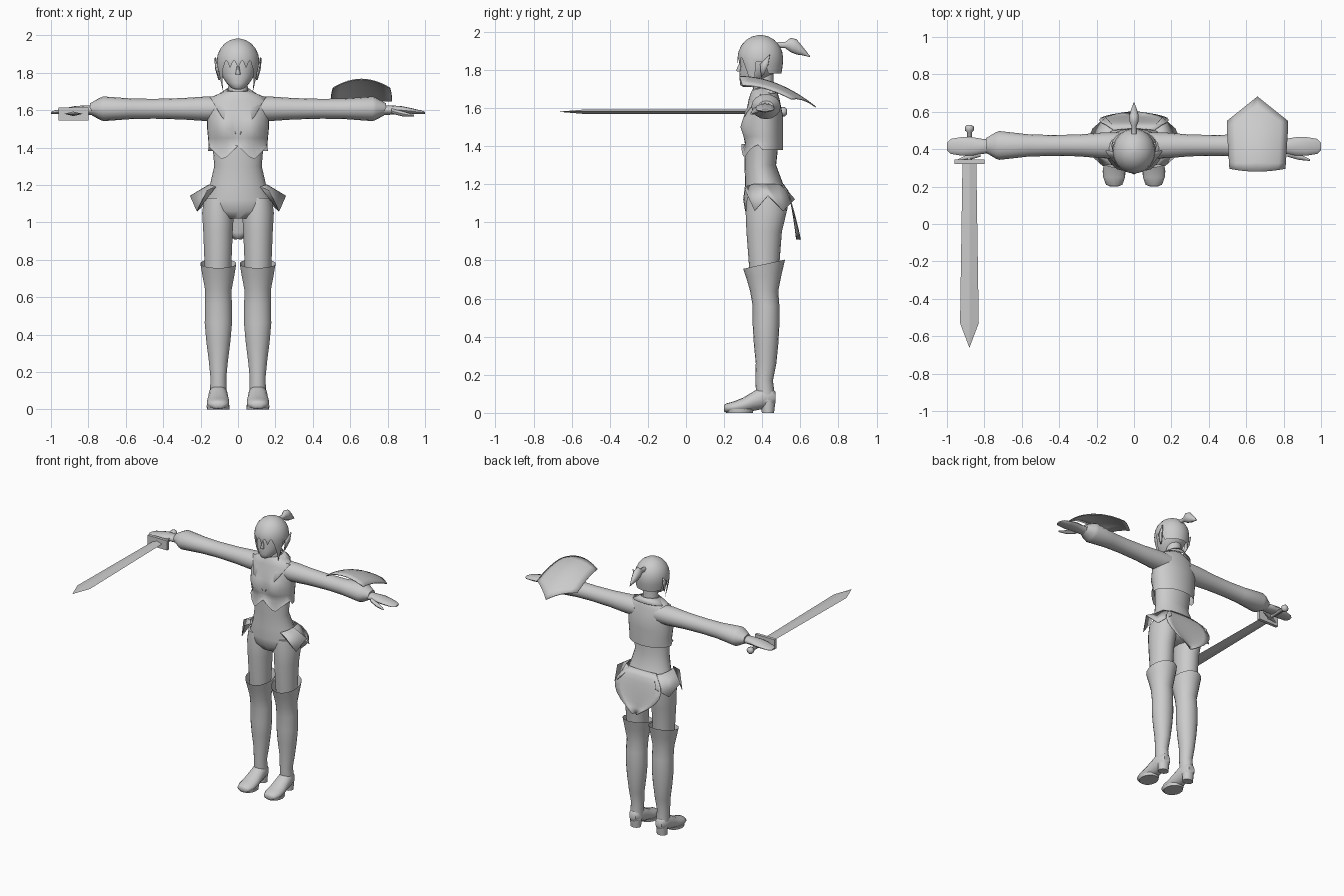
import bpy, bmesh, math

cube = bpy.data.objects.get("Cube")
if cube:
    bpy.data.objects.remove(cube)

grey = bpy.data.materials.new("plain grey")
grey.use_nodes = True
grey.diffuse_color = (.6, .6, .6, 1)
grey.node_tree.nodes["Principled BSDF"].inputs["Base Color"].default_value = grey.diffuse_color


def finish(name, bm, mirror=False, thick=0, angle=50):
    """Turn a bmesh into a shaded object with optional thickness and mirror."""
    bmesh.ops.recalc_face_normals(bm, faces=bm.faces)
    mesh = bpy.data.meshes.new(name)
    bm.to_mesh(mesh)
    bm.free()
    mesh.materials.append(grey)
    obj = bpy.data.objects.new(name, mesh)
    bpy.context.collection.objects.link(obj)
    bpy.ops.object.select_all(action='DESELECT')
    obj.select_set(True)
    bpy.context.view_layer.objects.active = obj
    bpy.ops.object.shade_smooth_by_angle(angle=math.radians(angle))
    if thick:
        solid = obj.modifiers.new("thickness", 'SOLIDIFY')
        solid.thickness = thick
        solid.offset = 0
    if mirror:
        obj.modifiers.new("mirror", 'MIRROR')
    return obj


def skin(name, rows, closed=True, cap_start=False, cap_end=False, **options):
    """Join rows of points into a surface."""
    bm = bmesh.new()
    grid = [[bm.verts.new(point) for point in row] for row in rows]
    count = len(rows[0])
    for lower, upper in zip(grid, grid[1:]):
        for i in range(count if closed else count - 1):
            j = (i + 1) % count
            bm.faces.new((lower[i], lower[j], upper[j], upper[i]))
    if cap_start:
        bm.faces.new(grid[0])
    if cap_end:
        bm.faces.new(grid[-1])
    return finish(name, bm, **options)


def ring(axis, centre, sides, along, wide, deep, shift=0, tilt=0):
    """Ellipse across an axis; shift and tilt act on its second direction."""
    points = []
    for i in range(sides):
        turn = math.tau * i / sides - math.pi / 2
        u = centre[0] + wide * math.cos(turn)
        v = centre[1] + shift + deep * math.sin(turn)
        w = along + tilt * deep * math.sin(turn)
        points.append({'x': (w, u, v), 'y': (u, w, v), 'z': (u, v, w)}[axis])
    return points


def loft(name, axis, centre, rings, sides=16, capped=True, **options):
    rows = [ring(axis, centre, sides, *values) for values in rings]
    return skin(name, rows, cap_start=capped, cap_end=capped, **options)


def plate(name, points, **options):
    bm = bmesh.new()
    bm.faces.new([bm.verts.new(point) for point in points])
    return finish(name, bm, **options)


# Torso and neck
loft("torso", 'z', (0, .4), [(1.02, .1, .08, .02), (1.06, .18, .11, .02), (1.12, .18, .12, .02),
                             (1.2, .15, .1, .01), (1.3, .127, .083, -.01), (1.46, .14, .09)], sides=24)
loft("neck", 'z', (0, .41), [(1.6, .07, .06), (1.68, .054, .05), (1.78, .05, .05)])

# Short jacket with a raised bust and a jagged hem
jacket = loft("jacket", 'z', (0, .41), [(1.7, .07, .06), (1.68, .12, .07), (1.65, .16, .08), (1.6, .17, .09),
                                        (1.55, .165, .1), (1.5, .165, .1), (1.45, .16, .1), (1.41, .157, .1),
                                        (1.38, .16, .11, -.01)], sides=32, capped=False)
for vert in jacket.data.vertices:
    if vert.co.y < .4:
        off_centre = abs(vert.co.x) - .08
        if vert.co.z < 1.4:
            vert.co.z += .03 - .08 * max(0, 1 - abs(off_centre) / .08)
        else:
            distance = math.hypot(off_centre, vert.co.z - 1.5) / .06
            vert.co.y -= .035 * math.exp(-distance ** 2)

# Collar and lapels
loft("collar", 'z', (0, .42), [(1.71, .06, .06, 0, .2), (1.67, .12, .08, 0, .2)],
     sides=20, capped=False, thick=.005)
plate("lapels", [(.04, .37, 1.69), (.15, .39, 1.67), (.09, .31, 1.57), (.01, .3, 1.47)],
      mirror=True, thick=.008)

# Sleeves with flared cuffs
loft("sleeves", 'x', (.42, 1.607), [(.08, .07, .065), (.18, .068, .065), (.3, .058, .057), (.45, .056, .053),
                                    (.57, .06, .055), (.72, .077, .066), (.74, .07, .058), (.79, .04, .03)],
     mirror=True)

# Hands and thumbs
loft("hands", 'x', (.415, 1.6), [(.76, .036, .026), (.81, .04, .025), (.87, .05, .022), (.92, .05, .017, -.005),
                                 (.98, .04, .01, -.012), (1, .02, .005, -.015)], sides=12, mirror=True)
thumb = loft("thumbs", 'x', (.36, 1.58), [(.82, .018, .014, .015), (.88, .017, .014), (.94, .005, .005, -.01)],
             sides=8, mirror=True)
for vert in thumb.data.vertices:
    vert.co.y -= .3 * (vert.co.x - .88)

# Thighs, boots and feet
loft("thighs", 'z', (.107, .41), [(1.13, .075, .1, .01), (1.05, .086, .107, .01), (.95, .08, .093),
                                  (.78, .073, .08), (.66, .068, .07)], sides=18, mirror=True)
loft("boots", 'z', (.105, .41), [(.78, .097, .11, 0, .22), (.72, .087, .093, 0, .15), (.64, .072, .074),
                                 (.56, .073, .07, .01), (.46, .074, .07, .01), (.36, .065, .064, .01),
                                 (.26, .052, .054, .01), (.17, .043, .046), (.06, .046, .05, .01)],
     sides=18, capped=False, mirror=True)
loft("feet", 'y', (.106, 0), [(.47, .025, .03, .08), (.45, .04, .05, .08), (.4, .05, .06, .08),
                              (.35, .054, .05, .06), (.3, .06, .04, .04), (.25, .06, .03, .03),
                              (.21, .045, .024, .025), (.2, .02, .016, .024)], sides=14, mirror=True)
loft("heels", 'z', (.106, .43), [(0, .038, .032), (.07, .042, .04)], sides=10, mirror=True)
loft("soles", 'z', (.106, .28), [(0, .06, .07), (.02, .062, .076)], mirror=True)

# Hip skirt: pointed side panels and a rounded back panel
skin("side_skirt", [
    [(.12, .32, 1.19), (.15, .36, 1.2), (.155, .42, 1.2), (.145, .48, 1.2), (.1, .51, 1.19)],
    [(.165, .31, 1.17), (.22, .36, 1.06), (.255, .43, 1.14), (.22, .51, 1.06), (.15, .57, 1.12)]],
    closed=False, mirror=True, thick=.005)
rows = []
for step in range(9):
    drop = step / 8
    half_width = .185 * math.sin(math.pi * (.2 + .77 * drop))
    rows.append([])
    for column in range(-4, 5):
        side = column / 4
        rows[-1].append((half_width * side, .51 + .07 * math.sqrt(drop) + .03 * side ** 2 * (drop - .3),
                         1.2 - .29 * drop))
skin("back_skirt", rows, closed=False, thick=.005)

# Head with nose and pointed ears
loft("head", 'z', (0, .39), [(1.71, .016, .02, -.07), (1.72, .038, .045, -.06), (1.745, .062, .068, -.04),
                             (1.78, .085, .09, -.02), (1.83, .1, .104), (1.89, .1, .104), (1.96, .05, .05)],
     sides=20)
loft("nose", 'z', (0, .28), [(1.79, .013, .012), (1.8, .012, .016), (1.84, .006, .008, .01)], sides=8)
plate("ears", [(.1, .395, 1.76), (.11, .39, 1.83), (.122, .44, 1.88), (.118, .43, 1.82), (.106, .41, 1.78)],
      mirror=True, thick=.009)


def hair_end(step):
    """Lower edge of the hair, stepping from the forehead to the nape."""
    if step < 5:
        return 1.85 - .025 * (-1) ** step
    if step < 7:
        return 1.76 if step == 5 else 1.69
    return 1.84 if step < 10 else 1.78


# Hair: cap with jagged fringe and long side locks
sides, crown, levels = 32, 6, 9
rows = []
for level in range(levels):
    rows.append([])
    for i in range(sides):
        end = hair_end(min(i, sides - i))
        turn = math.tau * i / sides - math.pi / 2
        if level < crown:
            lift = math.pi / 2 * (1 - (level + .2) / (crown - .8))
            z, reach = max(1.86 + .123 * math.sin(lift), end), math.cos(lift)
        else:
            z = 1.86 + (end - 1.86) * (level - crown + 1) / (levels - crown)
            reach = 1 - 4.5 * max(0, 1.86 - z) ** 1.6
        rows[-1].append((.114 * reach * math.cos(turn), .39 + .12 * reach * math.sin(turn), z))
skin("hair", rows, cap_start=True)
loft("ponytail", 'y', (0, 1.93), [(.48, .014, .016), (.52, .014, .016), (.55, .026, .038), (.58, .026, .04, -.01),
                                  (.61, .017, .024, -.03), (.65, .002, .003, -.06)], sides=10)

# Sword
grip = (-.88, 1.58)
loft("sword_blade", 'y', grip, [(.33, .037, .012), (-.53, .05, .012), (-.66, .001, .001)], sides=4, angle=20)
loft("sword_grip", 'y', grip, [(.33, .013, .013), (.49, .013, .013), (.5, .024, .024),
                               (.52, .024, .024), (.53, .012, .012)], sides=8)
bm = bmesh.new()
bmesh.ops.create_cube(bm, size=1)
bmesh.ops.scale(bm, verts=bm.verts, vec=(.16, .022, .07))
bmesh.ops.translate(bm, verts=bm.verts, vec=(grip[0], .333, grip[1]))
finish("sword_guard", bm, angle=20)

# Shield: curved plate, pointed at the back
rows = []
for column in range(-4, 5):
    side = column / 4
    front = .28 + .015 * side ** 2
    back = .68 - .13 * abs(side)
    rows.append([])
    for step in range(9):
        y = front + (back - front) * step / 8
        taper = 1 - .4 * max(0, .5 - y)
        rows[-1].append((.66 + .162 * side * taper, y, 1.765 - (y - .28) ** 2 - .045 * side ** 2))
skin("shield", rows, closed=False, thick=.006)
